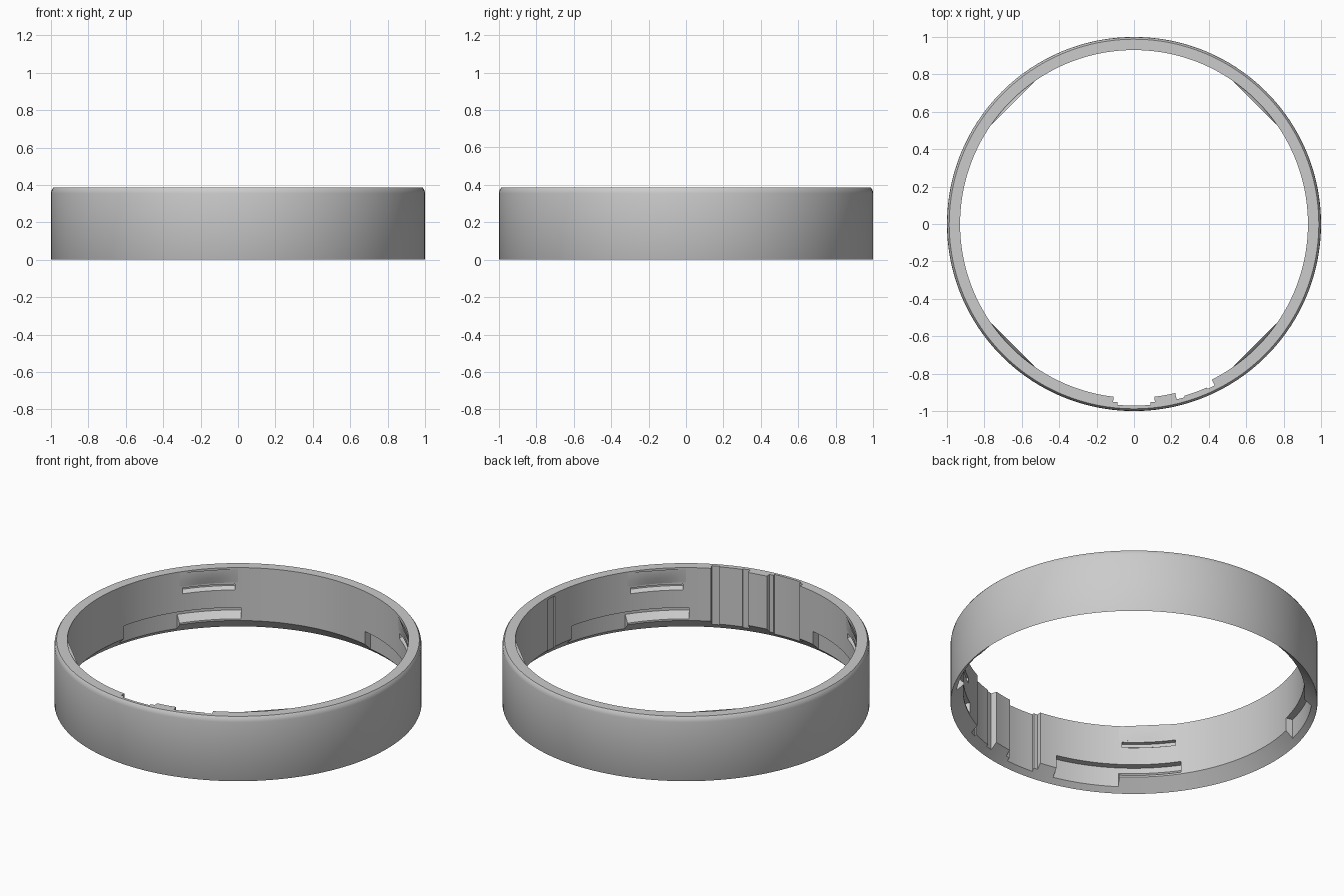
import bpy, bmesh
from math import radians, cos, sin, ceil

cube = bpy.data.objects.get("Cube")
if cube:
    bpy.data.objects.remove(cube, do_unlink=True)

grey = bpy.data.materials.new("plain grey")
COLOUR = (0.6, 0.6, 0.6, 1)
grey.diffuse_color = COLOUR
grey.use_nodes = True
grey.node_tree.nodes["Principled BSDF"].inputs["Base Color"].default_value = COLOUR

INNER, HEIGHT, POCKET, FOOT = 0.93, 0.385, 0.97, 0.998
LUGS = (45, 135, 225, 315)
OUTER = [(1, 0.004), (1, 0.355), (0.997, 0.372), (0.988, HEIGHT)]


def bevel(r):
    """Height of the bevel under the inner wall at radius r."""
    return 0.067 * (FOOT - r) / (FOOT - INNER)


def wall(groove=False, channel=False, entry=False):
    """Inner wall section from the top rim down to the foot."""
    pts = [(INNER, HEIGHT), (INNER, 0.285)]
    if groove:
        pts += [(0.955, 0.285), (0.955, 0.266)]
    pts += [(INNER, 0.251), (INNER, 0.145)]
    if channel or entry:
        pts += [(POCKET, 0.145), (POCKET, 0.112)]
    if not entry:
        pts += [(INNER, 0.077), (INNER, bevel(INNER))]
    return pts + [(POCKET, bevel(POCKET)), (FOOT, 0)]


def notch(r):
    return [(r, HEIGHT), (r, bevel(r)), (FOOT, 0)]


def place(bm, deg, profile):
    a = radians(deg)
    return [bm.verts.new((r * cos(a), r * sin(a), z)) for r, z in profile]


def sweep(bm, start, end, profile, caps=False):
    """Sweep a closed (radius, height) profile around z."""
    steps = max(1, ceil((end - start) / 2.25))
    rows = []
    for i in range(steps + 1):
        deg = start + (end - start) * i / steps
        rows.append(place(bm, deg, profile(deg) if callable(profile) else profile))
    n = len(rows[0])
    for p, q in zip(rows, rows[1:]):
        for j in range(n):
            k = (j + 1) % n
            bm.faces.new((p[j], q[j], q[k], p[k]))
    if caps:
        bm.faces.new(rows[0])
        bm.faces.new(rows[-1][::-1])


def finish(bm, name):
    mesh = bpy.data.meshes.new(name)
    bm.to_mesh(mesh)
    bm.free()
    mesh.materials.append(grey)
    ob = bpy.data.objects.new(name, mesh)
    bpy.context.collection.objects.link(ob)
    bpy.ops.object.select_all(action="DESELECT")
    ob.select_set(True)
    bpy.context.view_layer.objects.active = ob
    bpy.ops.object.shade_smooth_by_angle(angle=radians(30))


sectors, ends = [], []


def step(deg, before, after, top=HEIGHT):
    """End face where the wall radius changes."""
    ends.append((deg, [(before, top), (after, top),
                       (after, bevel(after)), (before, bevel(before))]))


# Bayonet channel, groove above it and open entry beside it at each lug
groove_end = [(INNER, 0.285), (0.955, 0.285), (0.955, 0.266), (INNER, 0.251)]
for a in LUGS:
    sectors += [(a - 11, a - 9, wall(channel=True)),
                (a - 9, a + 9, wall(groove=True, channel=True)),
                (a + 9, a + 10, wall(channel=True)),
                (a + 10, a + 32, wall(entry=True))]
    ends += [(a - 9, groove_end), (a + 9, groove_end[::-1]),
             (a - 11, [(INNER, 0.145), (POCKET, 0.145), (POCKET, 0.112), (INNER, 0.077)]),
             (a + 10, [(INNER, 0.077), (POCKET, 0.112),
                       (POCKET, bevel(POCKET)), (INNER, bevel(INNER))])]
    step(a + 32, POCKET, INNER, 0.145)

# Two full-height notches inside the front, stepped at their ends
for run in ([(263.3, 0.957), (264.8, 0.971), (275.2, 0.957), (276.7, INNER)],
            [(283.7, 0.965), (286.3, 0.957), (294, 0.965), (296.6, INNER)]):
    radius = INNER
    for deg, r in run:
        step(deg, radius, r)
        radius = r
    for (start, r), (end, _) in zip(run, run[1:]):
        sectors.append((start, end, notch(r)))

# Shallow side groove, closed at the rim
SIDE = 0.943
sectors.append((355, 359, [(INNER, HEIGHT), (INNER, 0.37), (SIDE, 0.37),
                           (SIDE, bevel(SIDE)), (FOOT, 0)]))
step(355, INNER, SIDE, 0.37)
step(359, SIDE, INNER, 0.37)

# Ring body: swept sector by sector, with plain wall in the gaps
bm = bmesh.new()
angle = 0
for start, end, section in sorted(sectors) + [(360, 360, None)]:
    if start > angle:
        sweep(bm, angle, start, OUTER + wall())
    if section:
        sweep(bm, start, end, OUTER + section)
    angle = end
bmesh.ops.remove_doubles(bm, verts=bm.verts, dist=0.00001)
for deg, outline in ends:
    bm.faces.new(place(bm, deg, outline))
finish(bm, "ring_body")


# Snap lugs: flat-fronted pads near the rim, tapering back to the wall below
def pad_profile(centre):
    def profile(deg):
        chord = 0.914 / cos(radians(deg - centre))
        return [(0.935, 0.295), (0.935, 0.355), (chord, 0.382),
                (chord, 0.365), (chord * 0.6 + INNER * 0.4, 0.33), (INNER, 0.295)]
    return profile


bm = bmesh.new()
for a in LUGS:
    sweep(bm, a - 10, a + 10, pad_profile(a), caps=True)
finish(bm, "snap_lugs")
